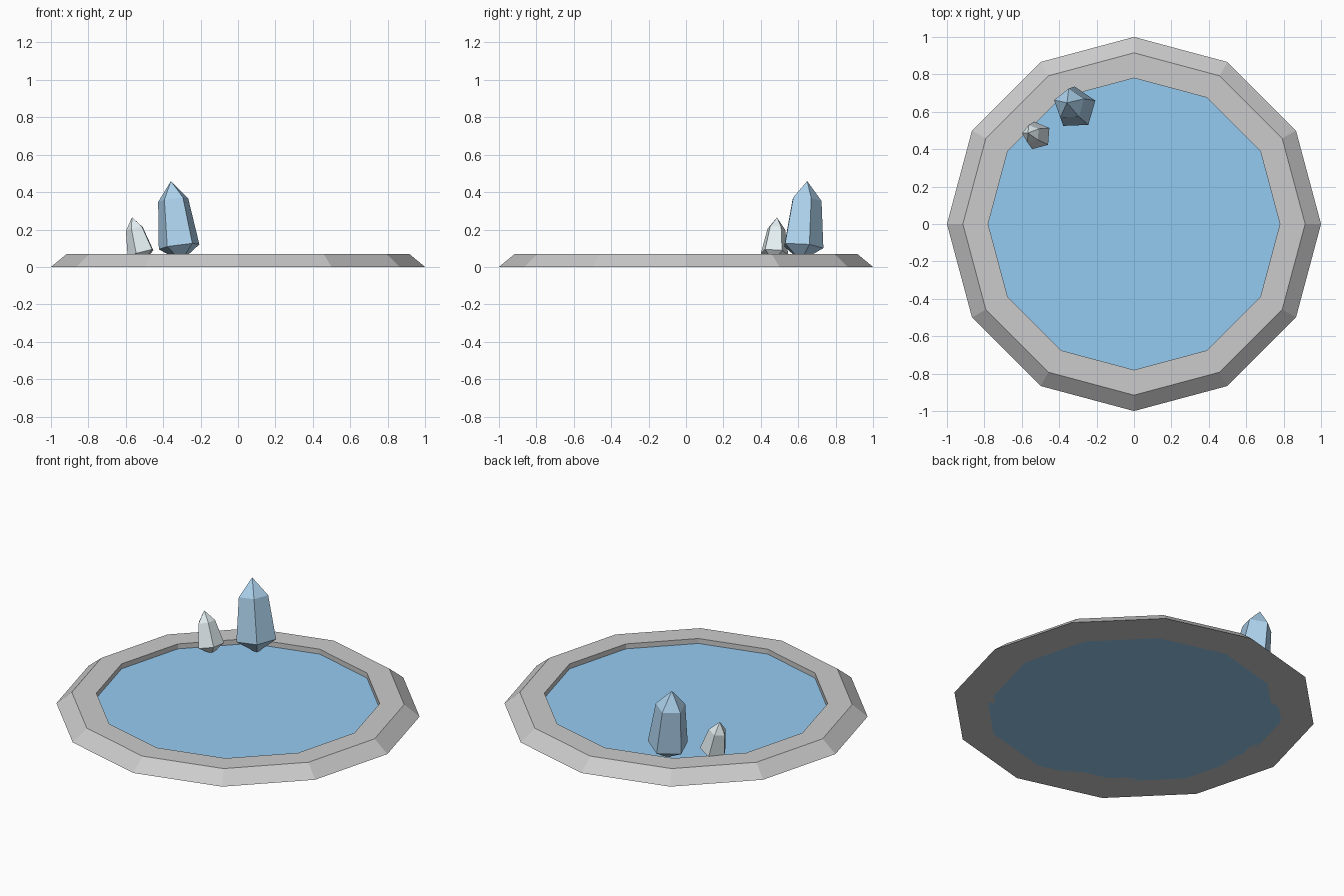
import bpy
import bmesh
from math import cos, sin, tau, radians
from mathutils import Vector

if "Cube" in bpy.data.objects:
    bpy.data.objects.remove(bpy.data.objects["Cube"])


def material(name, color):
    mat = bpy.data.materials.new(name)
    mat.diffuse_color = color
    mat.use_nodes = True
    mat.node_tree.nodes["Principled BSDF"].inputs["Base Color"].default_value = mat.diffuse_color
    return mat


def finish(bm, name, mat=None):
    bmesh.ops.recalc_face_normals(bm, faces=bm.faces)
    mesh = bpy.data.meshes.new(name)
    bm.to_mesh(mesh)
    bm.free()
    if mat:
        mesh.materials.append(mat)
    obj = bpy.data.objects.new(name, mesh)
    bpy.context.collection.objects.link(obj)
    return obj


def bridge(bm, a, b):
    n = len(a)
    for i in range(n):
        bm.faces.new((a[i], a[(i + 1) % n], b[(i + 1) % n], b[i]))


# Stone rim: four-point cross-section swept round twelve sides
def build_rim(sides=12):
    profile = [(1.0, 0.0), (0.915, 0.07), (0.78, 0.07), (0.78, 0.0)]
    bm = bmesh.new()
    rings = [[bm.verts.new((r * cos(tau * i / sides), r * sin(tau * i / sides), z))
              for i in range(sides)] for r, z in profile]
    for k in range(len(rings)):
        bridge(bm, rings[k], rings[(k + 1) % len(rings)])
    finish(bm, "stone_rim")


# Water: shallow twelve-sided slab tucked into the rim
def build_water(mat, sides=12, radius=0.82, top=0.04):
    bm = bmesh.new()
    rings = [[bm.verts.new((radius * cos(tau * i / sides), radius * sin(tau * i / sides), z))
              for i in range(sides)] for z in (0.0, top)]
    bridge(bm, *rings)
    for ring in rings:
        bm.faces.new(ring)
    finish(bm, "water", mat)


# Crystal: leaning five-sided shaft, pointed at both ends
def build_crystal(name, mat, low, high, r_low, r_high, tip, point, phase):
    low, high = Vector(low), Vector(high)
    axis = (high - low).normalized()
    tilt = Vector((0, 0, 1)).rotation_difference(axis)
    bm = bmesh.new()
    rings = []
    for centre, r in ((low, r_low), (high, r_high)):
        angles = [radians(phase) + tau * i / 5 for i in range(5)]
        rings.append([bm.verts.new(centre + tilt @ Vector((r * cos(a), r * sin(a), 0)))
                      for a in angles])
    bridge(bm, *rings)
    ends = (low - axis * tip, high + axis * point)
    for ring, end in zip(rings, ends):
        v = bm.verts.new(end)
        for i in range(5):
            bm.faces.new((ring[i], ring[(i + 1) % 5], v))
    finish(bm, name, mat)


build_rim()
build_water(material("water_blue", (0.30, 0.60, 0.88, 0.85)))
build_crystal("large_crystal", material("crystal_blue", (0.42, 0.65, 0.85, 1)),
              (-0.314, 0.62, 0.11), (-0.346, 0.64, 0.36), 0.115, 0.085, 0.08, 0.10, 20)
build_crystal("small_crystal", material("crystal_pale", (0.78, 0.87, 0.90, 1)),
              (-0.516, 0.472, 0.075), (-0.551, 0.482, 0.205), 0.077, 0.05, 0.05, 0.062, 32)
